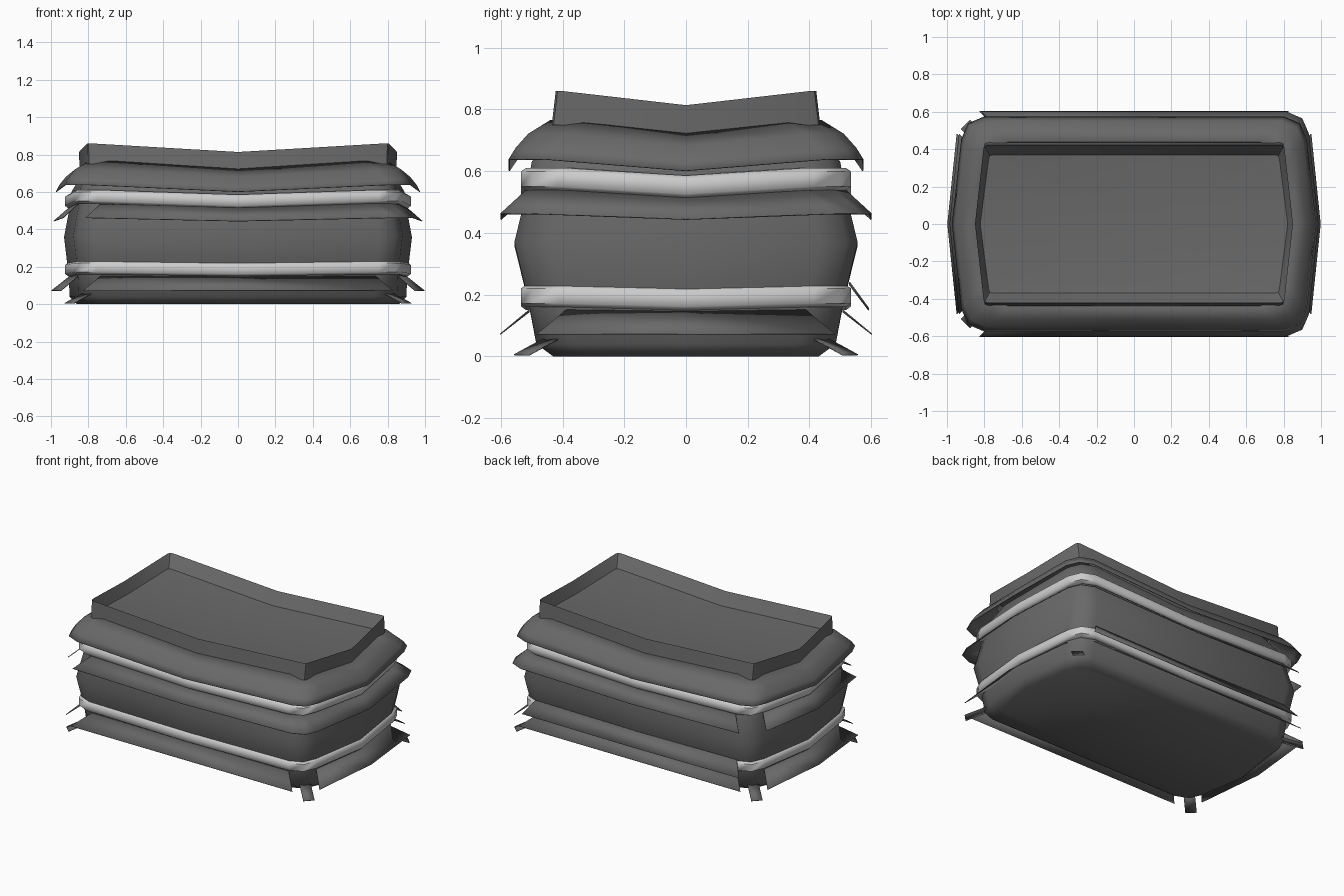
import bpy, bmesh, math
from mathutils import Vector

if "Cube" in bpy.data.objects:
    bpy.data.objects.remove(bpy.data.objects["Cube"])


def material(name, v):
    m = bpy.data.materials.new(name)
    m.diffuse_color = (v, v, v, 1)
    m.use_nodes = True
    m.node_tree.nodes["Principled BSDF"].inputs["Base Color"].default_value = m.diffuse_color
    return m


DARK = material("dark_grey", 0.14)
LIGHT = material("light_grey", 0.55)


def ring(z, hx, hy, sag=0.0, c=0.12, bow=0.05):
    """16-point rounded box outline: bowed ends, side midpoints sagging by sag."""
    ex, ey = hx - bow, hy
    k = c * 0.30
    quarter = [(ex, ey - c), (ex - k, ey - k), (ex - c, ey)]
    pts = [(hx, 0, z - sag)] + [(x, y, z) for x, y in quarter]
    pts += [(0, hy, z - sag)] + [(-x, y, z) for x, y in reversed(quarter)]
    pts += [(-hx, 0, z - sag)] + [(-x, -y, z) for x, y in quarter]
    pts += [(0, -hy, z - sag)] + [(x, -y, z) for x, y in reversed(quarter)]
    return pts


def finish(name, bm, thick=0.0, mat=DARK, angle=60):
    bmesh.ops.recalc_face_normals(bm, faces=bm.faces)
    me = bpy.data.meshes.new(name)
    bm.to_mesh(me)
    bm.free()
    me.materials.append(mat)
    ob = bpy.data.objects.new(name, me)
    bpy.context.collection.objects.link(ob)
    if thick:
        m = ob.modifiers.new("thickness", 'SOLIDIFY')
        m.thickness, m.offset = thick, 0
    bpy.ops.object.select_all(action='DESELECT')
    ob.select_set(True)
    bpy.context.view_layer.objects.active = ob
    bpy.ops.object.shade_smooth_by_angle(angle=math.radians(angle))
    return ob


def loft(name, rings, cap_start=False, centre_z=None, loop=False, thick=0.0,
         mat=DARK, angle=60):
    """Skin a stack of closed rings; optional flat base and fanned top."""
    bm = bmesh.new()
    vs = [[bm.verts.new(p) for p in r] for r in rings]
    n = len(vs[0])
    pairs = list(zip(vs, vs[1:])) + ([(vs[-1], vs[0])] if loop else [])
    for a, b in pairs:
        for i in range(n):
            j = (i + 1) % n
            bm.faces.new((a[i], a[j], b[j], b[i]))
    if cap_start:
        bm.faces.new(vs[0])
    if centre_z is not None:
        mid = bm.verts.new((0, 0, centre_z))
        for i in range(n):
            bm.faces.new((vs[-1][i], vs[-1][(i + 1) % n], mid))
    return finish(name, bm, thick, mat, angle)


def flap(name, start, end, inner, outer):
    """Open strip between two rings, from ring point start to end."""
    bm = bmesh.new()
    ids = [i % 16 for i in range(start, end + 1)]
    a = [bm.verts.new(inner[i]) for i in ids]
    b = [bm.verts.new(outer[i]) for i in ids]
    for i in range(len(ids) - 1):
        bm.faces.new((a[i], a[i + 1], b[i + 1], b[i]))
    return finish(name, bm, 0.004)


# Bulging body with flat base
loft("body", [ring(*r) for r in [
    (0.0, 0.86, 0.43, 0), (0.04, 0.90, 0.485, 0), (0.15, 0.905, 0.505, 0.005),
    (0.24, 0.915, 0.525, 0.008), (0.37, 0.93, 0.556, 0.012),
    (0.54, 0.90, 0.515, 0.022), (0.63, 0.89, 0.50, 0.028),
    (0.745, 0.83, 0.42, 0.045)]], cap_start=True)

# Flared hood below the rim
loft("hood", [ring(*r) for r in [
    (0.765, 0.845, 0.437, 0.043), (0.72, 0.92, 0.51, 0.041),
    (0.675, 0.955, 0.55, 0.04), (0.638, 0.972, 0.573, 0.037)]], thick=0.004)

# Raised tray rim with sunken top
loft("top_tray", [ring(*r, c=0.02, bow=0.045) for r in [
    (0.75, 0.847, 0.435, 0.043), (0.86, 0.85, 0.422, 0.046),
    (0.78, 0.822, 0.37, 0.045)]], centre_z=0.705, angle=30)

# Two rounded straps
for name, z, sag in [("lower_strap", 0.196, 0.01), ("upper_strap", 0.575, 0.025)]:
    profile = [(-0.036, 0.49), (-0.036, 0.518), (-0.024, 0.535),
               (0.024, 0.535), (0.036, 0.518), (0.036, 0.49)]
    loft(name, [ring(z + dz, y + 0.39, y, sag) for dz, y in profile],
         loop=True, mat=LIGHT)

# Upper skirt: one piece round three sides, one on the left end
up_in, up_out = ring(0.54, 0.90, 0.515, 0.022), ring(0.462, 0.985, 0.60, 0.018)
flap("upper_skirt", 11, 21, up_in, up_out)
flap("upper_skirt_left", 7, 9, up_in, up_out)

# Lower skirt: four separate panels, with an extra one over the back strap
low_in, low_out = ring(0.15, 0.905, 0.508, 0.005), ring(0.072, 0.997, 0.602, 0)
for side, a in [("back", 3), ("left", 7), ("front", 11), ("right", 15)]:
    flap("lower_skirt_" + side, a, a + 2, low_in, low_out)
flap("back_strap_cover", 3, 5, ring(0.24, 0.92, 0.53, 0.008),
     ring(0.155, 0.98, 0.592, 0.005))

# Small corner tabs at the foot
for sx in (1, -1):
    for sy in (1, -1):
        out = Vector((sx, sy, 0)).normalized()
        side = Vector((-sy, sx, 0)).normalized() * 0.035
        base = Vector((sx * 0.81, sy * 0.44, 0.055))
        tip = base + out * 0.13 - Vector((0, 0, 0.05))
        bm = bmesh.new()
        bm.faces.new([bm.verts.new(p) for p in
                      (base - side, base + side, tip + side, tip - side)])
        finish("corner_tab", bm, 0.004)
